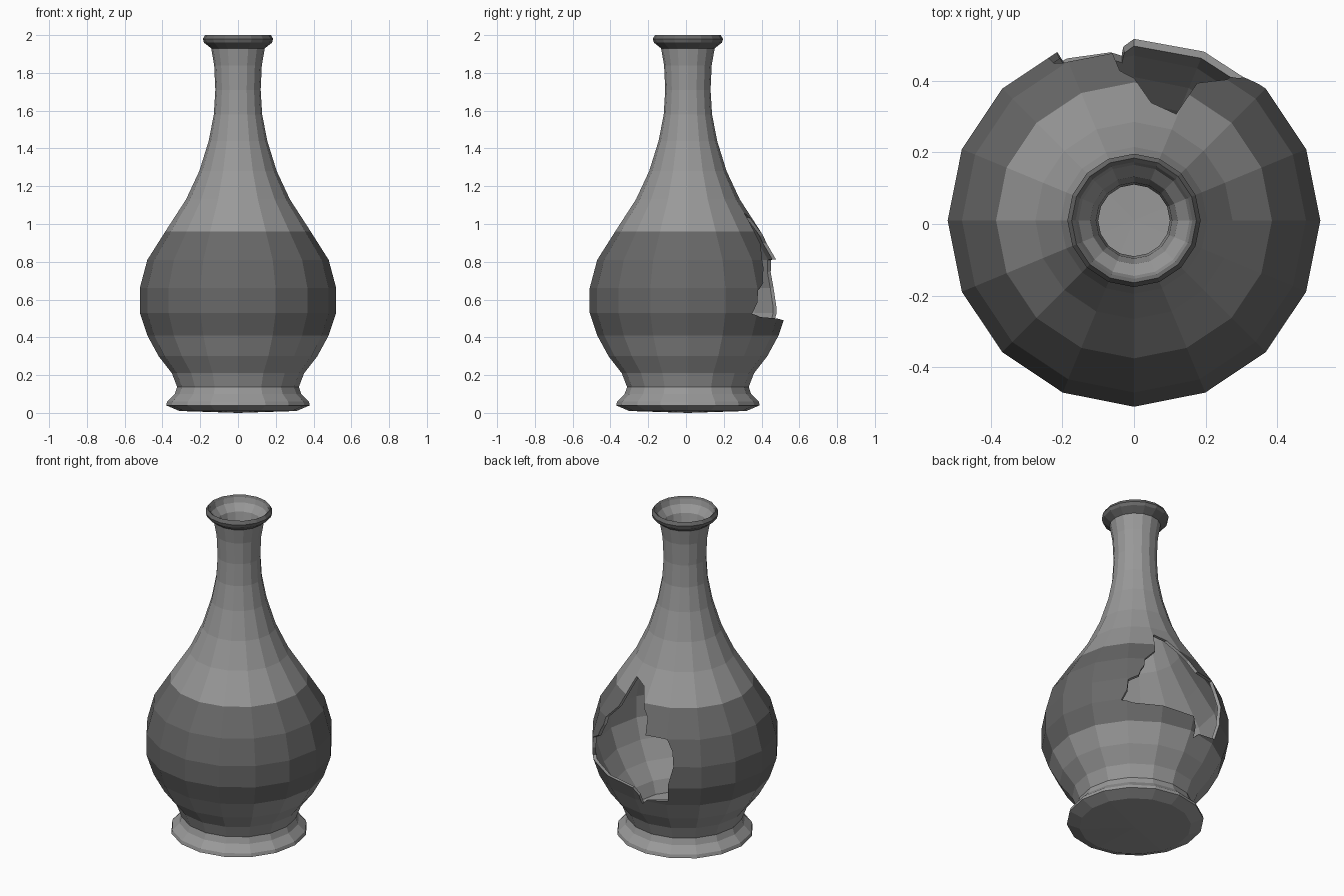
import bpy, bmesh, math

if "Cube" in bpy.data.objects:
    bpy.data.objects.remove(bpy.data.objects["Cube"])

SIDES = 16
CY = 0.01  # axis offset that keeps the chipped body centred


def material(name, v):
    m = bpy.data.materials.new(name)
    m.diffuse_color = (v, v, v, 1)
    m.use_nodes = True
    m.node_tree.nodes["Principled BSDF"].inputs["Base Color"].default_value = m.diffuse_color
    return m


light = material("light grey clay", 0.32)
dark = material("dark grey glaze", 0.14)

# vase profile (radius, z): underside, outer wall, lip
outer = [(0, 0), (0.31, 0.01), (0.38, 0.04), (0.375, 0.06), (0.335, 0.10),
         (0.322, 0.137), (0.35, 0.21), (0.42, 0.30), (0.48, 0.41),
         (0.52, 0.53), (0.52, 0.66), (0.48, 0.81), (0.385, 0.96),
         (0.275, 1.13), (0.205, 1.28), (0.155, 1.44), (0.128, 1.58),
         (0.12, 1.71), (0.126, 1.84), (0.142, 1.93), (0.18, 1.96),
         (0.186, 1.98), (0.174, 2.0)]
# inner wall, from lip down to the floor
inner = [(0.163, 1.99), (0.155, 1.96), (0.122, 1.92)]
inner += [(r - 0.02, z) for r, z in reversed(outer[5:19])]
inner += [(0, 0.13)]
profile = outer + inner

bm = bmesh.new()
rings = []
for r, z in profile:
    if r == 0:
        rings.append([bm.verts.new((0, CY, z))])
    else:
        rings.append([bm.verts.new((r * math.cos(2 * math.pi * i / SIDES),
                                    CY + r * math.sin(2 * math.pi * i / SIDES), z))
                      for i in range(SIDES)])
for k in range(len(rings) - 1):
    a, b = rings[k], rings[k + 1]
    zm = (profile[k][1] + profile[k + 1][1]) / 2
    # belly band and rim are glazed dark
    glazed = k < len(outer) and (0.41 < zm < 0.96 or zm > 1.93)
    for i in range(SIDES):
        j = (i + 1) % SIDES
        if len(a) == 1:
            vs = (a[0], b[j], b[i])
        elif len(b) == 1:
            vs = (a[i], a[j], b[0])
        else:
            vs = (a[i], a[j], b[j], b[i])
        bm.faces.new(vs).material_index = int(glazed)
bmesh.ops.recalc_face_normals(bm, faces=bm.faces)
me = bpy.data.meshes.new("vase_body")
bm.to_mesh(me)
bm.free()
me.materials.append(light)
me.materials.append(dark)
vase = bpy.data.objects.new("vase_body", me)
bpy.context.collection.objects.link(vase)

# broken opening at the back: jagged outline swept outward from the axis
hole = [(0.115, 0.29, 1.06), (0.26, 0.395, 0.81), (0.30, 0.41, 0.73),
        (0.36, 0.37, 0.65), (0.39, 0.345, 0.525), (0, 0.5, 0.49),
        (-0.035, 0.47, 0.385), (-0.205, 0.46, 0.44), (-0.245, 0.465, 0.66),
        (-0.19, 0.445, 0.81), (-0.06, 0.465, 0.812), (0, 0.39, 0.94)]
bm = bmesh.new()


def loop(radius):
    out = []
    for x, y, z in hole:
        s = radius / math.hypot(x, y)
        out.append(bm.verts.new((x * s, CY + y * s, z)))
    return out


near, far = loop(0.17), loop(0.9)
n = len(hole)
for i in range(n):
    j = (i + 1) % n
    bm.faces.new((near[i], near[j], far[j], far[i]))
caps = [bm.faces.new(near), bm.faces.new(far)]
bmesh.ops.recalc_face_normals(bm, faces=bm.faces)
bmesh.ops.triangulate(bm, faces=bm.faces)
cm = bpy.data.meshes.new("hole_cutter")
bm.to_mesh(cm)
bm.free()
cm.materials.append(light)
cutter = bpy.data.objects.new("hole_cutter", cm)
cutter.hide_render = True
bpy.context.collection.objects.link(cutter)

mod = vase.modifiers.new("broken_hole", 'BOOLEAN')
mod.operation = 'DIFFERENCE'
mod.solver = 'EXACT'
mod.object = cutter
bpy.context.view_layer.objects.active = vase
vase.select_set(True)
bpy.ops.object.modifier_apply(modifier=mod.name)
bpy.data.objects.remove(cutter)
